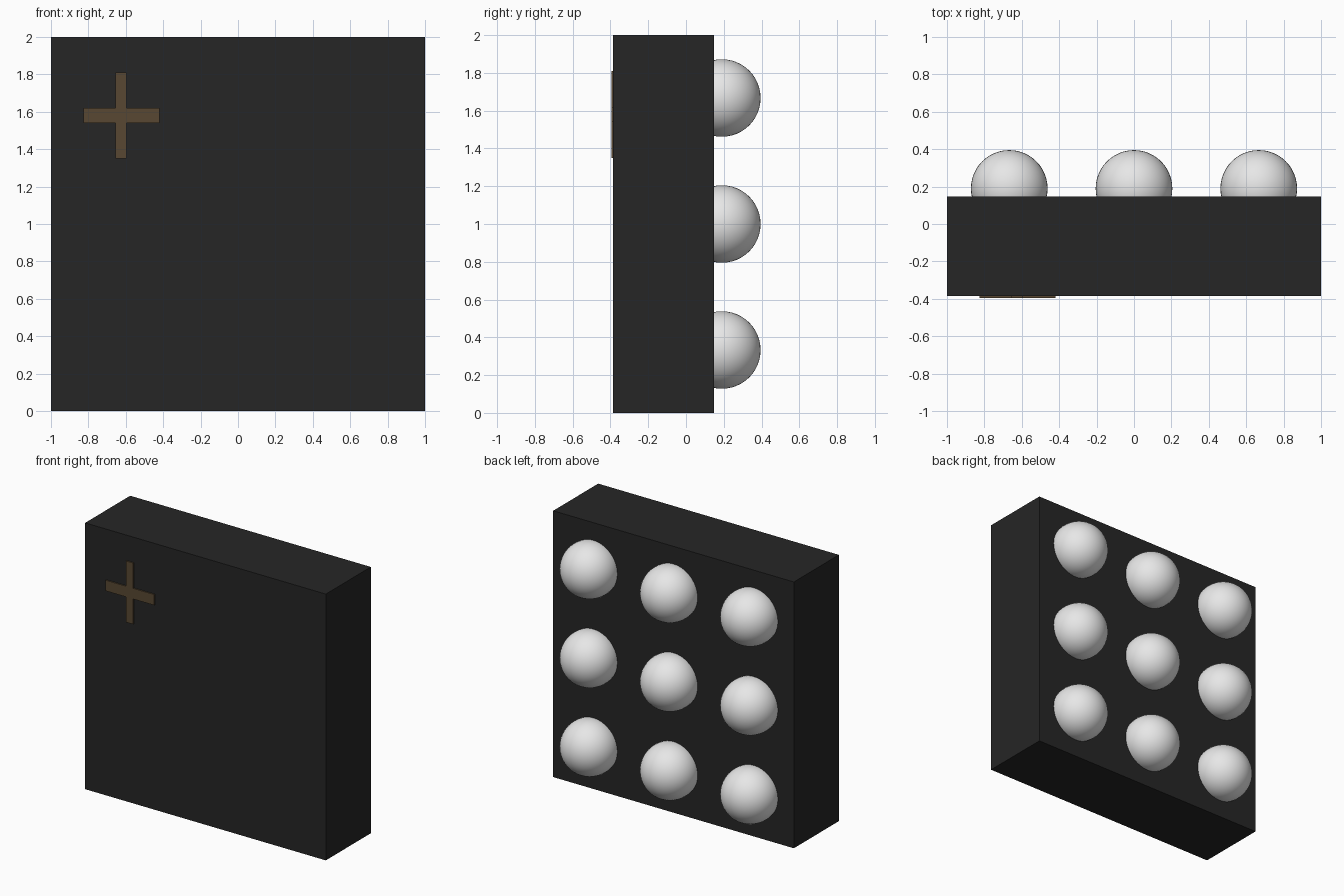
import bpy

cube = bpy.data.objects.get("Cube")
if cube:
    bpy.data.objects.remove(cube, do_unlink=True)


def material(name, rgb):
    m = bpy.data.materials.new(name)
    m.use_nodes = True
    m.diffuse_color = (*rgb, 1)
    m.node_tree.nodes["Principled BSDF"].inputs["Base Color"].default_value = (*rgb, 1)
    return m


BLACK = material("charcoal_black", (0.019, 0.019, 0.019))
BROWN = material("dark_bronze", (0.098, 0.064, 0.032))
WHITE = material("soft_white", (0.80, 0.80, 0.80))


def box(name, lo, hi, mat):
    """Axis-aligned box between two corners."""
    bpy.ops.mesh.primitive_cube_add(size=1, location=[(a + b) / 2 for a, b in zip(lo, hi)])
    ob = bpy.context.object
    ob.name = name
    ob.scale = [b - a for a, b in zip(lo, hi)]
    bpy.ops.object.transform_apply(location=False, rotation=False, scale=True)
    ob.data.materials.append(mat)
    return ob


FRONT, BACK = -0.386, 0.148

# Square slab
box("slab", (-1, FRONT, 0), (1, BACK, 2), BLACK)

# Thin cross on the front; side arms butt against the upright
box("cross_upright", (-0.655, -0.395, 1.35), (-0.595, FRONT, 1.81), BROWN)
box("cross_right_arm", (-0.825, -0.395, 1.54), (-0.655, FRONT, 1.62), BROWN)
box("cross_left_arm", (-0.595, -0.395, 1.54), (-0.42, FRONT, 1.62), BROWN)

# Three by three grid of domes sunk into the back
for row in range(3):
    for col in range(3):
        bpy.ops.mesh.primitive_uv_sphere_add(
            segments=48, ring_count=24, radius=0.205,
            location=((col - 1) * 0.667, 0.19, 1 + (row - 1) * 0.667))
        dome = bpy.context.object
        dome.name = f"back_dome_{row + 1}_{col + 1}"
        dome.data.materials.append(WHITE)
        bpy.ops.object.shade_smooth()
